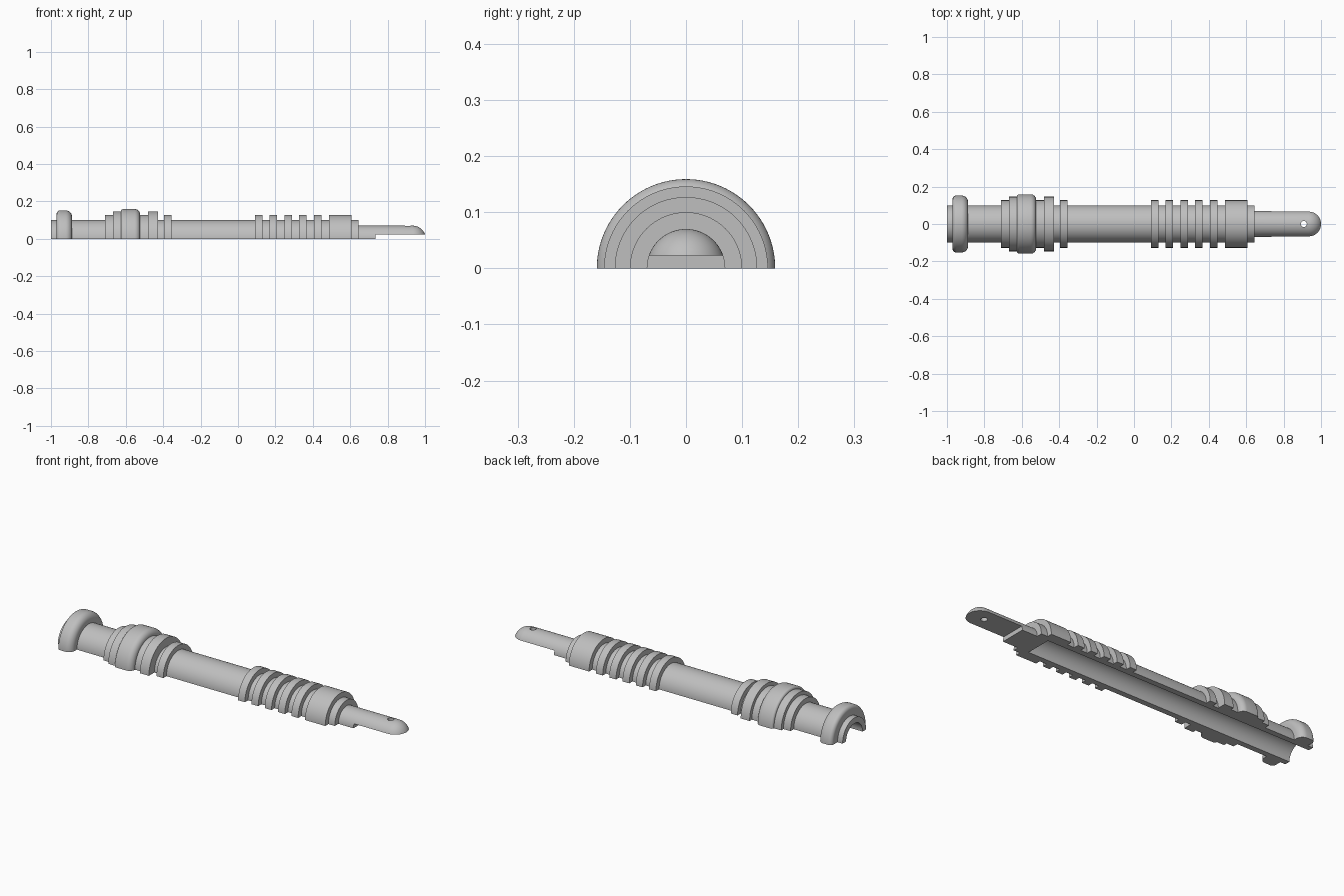
import bpy
import bmesh
from math import pi, sin, cos, sqrt
from mathutils import Vector, Matrix

cube = bpy.data.objects.get("Cube")
if cube:
    bpy.data.objects.remove(cube, do_unlink=True)

CORE, BORE, TANG = 0.10, 0.07, 0.07
NOTCH_X, NOTCH_Z = 0.735, 0.023

grey = bpy.data.materials.new("plain grey")
grey.use_nodes = True
grey.diffuse_color = (0.52, 0.52, 0.52, 1)
grey.node_tree.nodes["Principled BSDF"].inputs["Base Color"].default_value = grey.diffuse_color


def arc(cx, cr, radius, start, end, steps=8):
    """Profile points on an arc; angles are measured from +x."""
    return [(cx + radius * cos(start + (end - start) * i / steps),
             cr + radius * sin(start + (end - start) * i / steps))
            for i in range(steps + 1)]


def band(x0, x1, r, round0=0, round1=0):
    """Outline of one collar, with optional rounded shoulders."""
    left = arc(x0 + round0, r - round0, round0, pi, pi / 2) if round0 else [(x0, r)]
    right = arc(x1 - round1, r - round1, round1, pi / 2, 0) if round1 else [(x1, r)]
    return left + right


def object_from(bm, name):
    mesh = bpy.data.meshes.new(name)
    bm.to_mesh(mesh)
    bm.free()
    mesh.materials.append(grey)
    obj = bpy.data.objects.new(name, mesh)
    bpy.context.collection.objects.link(obj)
    return obj


# Collars: start, end, radius, shoulder rounding
collars = [
    (-0.97, -0.887, 0.152, 0.02, 0.035),
    (-0.71, -0.668, 0.127),
    (-0.668, -0.625, 0.146),
    (-0.625, -0.523, 0.159, 0.012, 0.03),
    (-0.523, -0.48, 0.127),
    (-0.48, -0.427, 0.146),
    (-0.395, -0.355, 0.127),
]
collars += [(0.09 + 0.079 * i, 0.13 + 0.079 * i, 0.127) for i in range(5)]
collars.append((0.487, 0.607, 0.127))

# Profile: blind bore, stepped outside, round-ended tang
profile = [(0.58, 0), (0.58, BORE), (-1, BORE), (-1, CORE)]
last = -1
for c in collars:
    if c[0] > last:
        if last > -1:
            profile.append((last, CORE))
        profile.append((c[0], CORE))
    profile += band(*c)
    last = c[1]
profile += [(last, CORE), (0.645, CORE), (0.645, TANG)]
tip = 1 - sqrt(TANG ** 2 - NOTCH_Z ** 2)
profile += arc(tip, 0, TANG, pi / 2, 0, 16)

# Half-turn of the profile, closed by one flat underside
bm = bmesh.new()
verts = [bm.verts.new((x, r, 0)) for x, r in profile]
edges = [bm.edges.new(pair) for pair in zip(verts, verts[1:])]
bmesh.ops.spin(bm, geom=verts + edges, cent=Vector(), axis=Vector((1, 0, 0)),
               angle=pi, steps=48, use_merge=False)
bmesh.ops.remove_doubles(bm, verts=bm.verts[:], dist=1e-5)
bmesh.ops.holes_fill(bm, edges=[e for e in bm.edges if e.is_boundary], sides=0)
bmesh.ops.recalc_face_normals(bm, faces=bm.faces[:])
hilt = object_from(bm, "half_hilt")

# Cutters: underside notch and hanging hole
bm = bmesh.new()
bmesh.ops.create_cube(bm, size=1, matrix=Matrix.Translation((NOTCH_X + 0.25, 0, NOTCH_Z - 0.1))
                      @ Matrix.Diagonal((0.5, 0.4, 0.2, 1)))
notch = object_from(bm, "notch_cutter")
bm = bmesh.new()
bmesh.ops.create_cone(bm, cap_ends=True, segments=32, radius1=0.016, radius2=0.016,
                      depth=0.4, matrix=Matrix.Translation((0.908, 0, 0)))
hole = object_from(bm, "hole_cutter")

bpy.ops.object.select_all(action='DESELECT')
bpy.context.view_layer.objects.active = hilt
hilt.select_set(True)
for cutter in (notch, hole):
    cutter.hide_render = True
    mod = hilt.modifiers.new(cutter.name, 'BOOLEAN')
    mod.operation, mod.solver, mod.object = 'DIFFERENCE', 'EXACT', cutter
    bpy.ops.object.modifier_apply(modifier=mod.name)
    bpy.data.objects.remove(cutter, do_unlink=True)

bpy.ops.object.shade_smooth_by_angle(angle=pi / 6)
